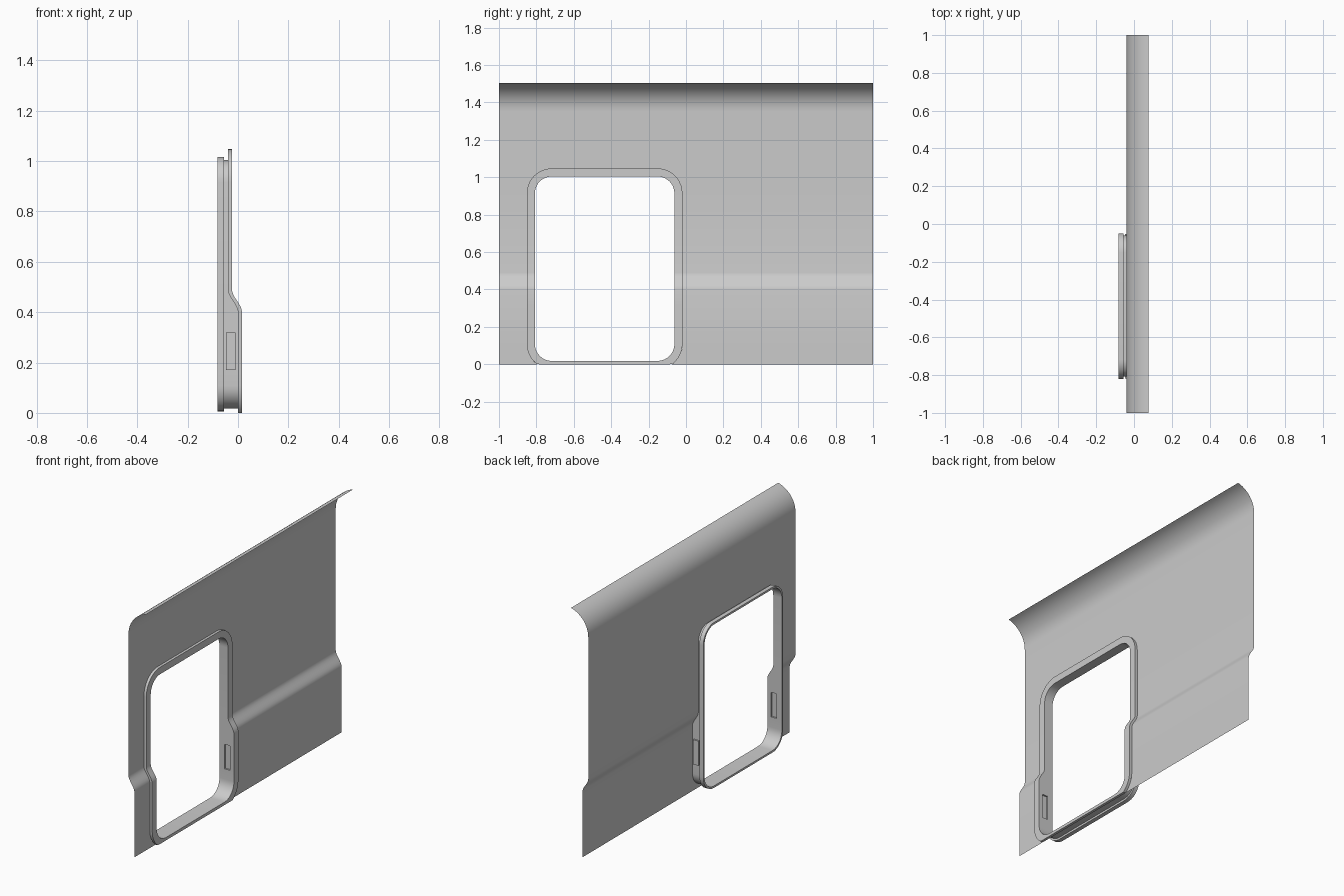
import bpy, bmesh, math

if "Cube" in bpy.data.objects:
    bpy.data.objects.remove(bpy.data.objects["Cube"])

# Door opening (y and z limits) and corner radius
Y0, Y1, Z0, Z1, R = -0.808, -0.062, 0.018, 1.004, 0.09
FLANGE, LIP = 0.043, 0.012
STEP = [0.40 + 0.09 * i / 8 for i in range(9)]
ARC_Z, ARC_R, ARC_A = 1.353, 0.1546, math.radians(76)


def panel_x(z):
    """Side profile of the wall: low step, flat middle, top flare."""
    if z > ARC_Z:
        s = min((z - ARC_Z) / ARC_R, math.sin(ARC_A))
        return -0.04 + ARC_R * (1 - math.sqrt(1 - s * s))
    t = min(max((z - 0.40) / 0.09, 0), 1)
    return -0.04 * t * t * (3 - 2 * t)


def outline(off):
    """Rounded door outline, grown by off, with extra points on the sides."""
    r, pts = R + off, []
    knots = [0.17, 0.32] + STEP
    corners = [(Y1 - R, Z0 + R, -90), (Y1 - R, Z1 - R, 0),
               (Y0 + R, Z1 - R, 90), (Y0 + R, Z0 + R, 180)]
    for i, (cy, cz, a0) in enumerate(corners):
        for k in range(11):
            a = math.radians(a0 + 9 * k)
            pts.append((cy + r * math.cos(a), max(cz + r * math.sin(a), 0)))
        if i == 0:
            pts += [(Y1 + off, z) for z in knots]
        if i == 2:
            pts += [(Y0 - off, z) for z in reversed(knots)]
    return pts


def loft(loops, closed):
    """Join loops of points into a tube; closed also joins last to first."""
    bm = bmesh.new()
    rows = [[bm.verts.new(p) for p in loop] for loop in loops]
    if closed:
        rows.append(rows[0])
    n = len(loops[0])
    for a, b in zip(rows, rows[1:]):
        for i in range(n):
            j = (i + 1) % n
            bm.faces.new((a[i], a[j], b[j], b[i]))
    return bm


def finish(bm, name, recalc=True):
    if recalc:
        bmesh.ops.recalc_face_normals(bm, faces=bm.faces[:])
    me = bpy.data.meshes.new(name)
    bm.to_mesh(me)
    bm.free()
    ob = bpy.data.objects.new(name, me)
    bpy.context.collection.objects.link(ob)
    bpy.ops.object.select_all(action='DESELECT')
    ob.select_set(True)
    bpy.context.view_layer.objects.active = ob
    bpy.ops.object.shade_smooth_by_angle(angle=math.radians(30))
    return ob


# Wall panel: rows of four points, open in the middle below the door top
ro, top = R + FLANGE, Z1 + FLANGE
low_c, high_c = Z0 + R, Z1 - R
zs = [low_c * (1 - math.sin(math.radians(9 * k))) for k in range(11)]
zs += [high_c + ro * math.sin(math.radians(9 * k)) for k in range(11)]
zs += STEP
zs += [ARC_Z + ARC_R * math.sin(ARC_A * k / 12) for k in range(13)]
zs = sorted(set(round(max(z, 0), 5) for z in zs))
bm = bmesh.new()
rows = []
for z in zs:
    d = max(low_c - z, z - high_c, 0)
    w = math.sqrt(max(ro * ro - d * d, 0))
    ys = (-1, Y0 + R - w, Y1 - R + w, 1)
    rows.append([bm.verts.new((panel_x(z), y, z)) for y in ys])
for z, a, b in zip(zs, rows, rows[1:]):
    for c in range(3):
        if c != 1 or z > top - 1e-4:
            bm.faces.new((a[c], a[c + 1], b[c + 1], b[c]))
finish(bm, "wall_panel", recalc=False)

# Front flange: raised band around the door following the wall profile
inner, outer = outline(0), outline(FLANGE)
T = 0.016
finish(loft([[(panel_x(z) + dx, y, z) for y, z in ring]
             for ring, dx in ((inner, 0), (inner, T), (outer, T), (outer, 0))],
            True), "door_flange")

# Jamb: thin sleeve through the wall, with a latch pocket on each side
BACK = -0.056
bm = loft([[(BACK + t * (panel_x(z) + T - BACK), y, z) for y, z in inner]
           for t in (0, 0.125, 0.64, 1)], False)
bmesh.ops.recalc_face_normals(bm, faces=bm.faces[:])
pockets = []
for f in bm.faces:
    c = f.calc_center_median()
    if abs(c.z - 0.245) < 0.01 and -0.04 < c.x < -0.015:
        pockets.append(f)
for f in bmesh.ops.extrude_discrete_faces(bm, faces=pockets)['faces']:
    side = 1 if f.calc_center_median().y > -0.4 else -1
    bmesh.ops.translate(bm, verts=f.verts[:], vec=(0, 0.01 * side, 0))
finish(bm, "door_jamb", recalc=False)

# Rear lip: solid rim at the back of the jamb
lip = outline(LIP)
finish(loft([[(x, y, z) for y, z in ring]
             for ring, x in ((inner, BACK), (inner, -0.082),
                             (lip, -0.082), (lip, BACK))], True), "rear_lip")
